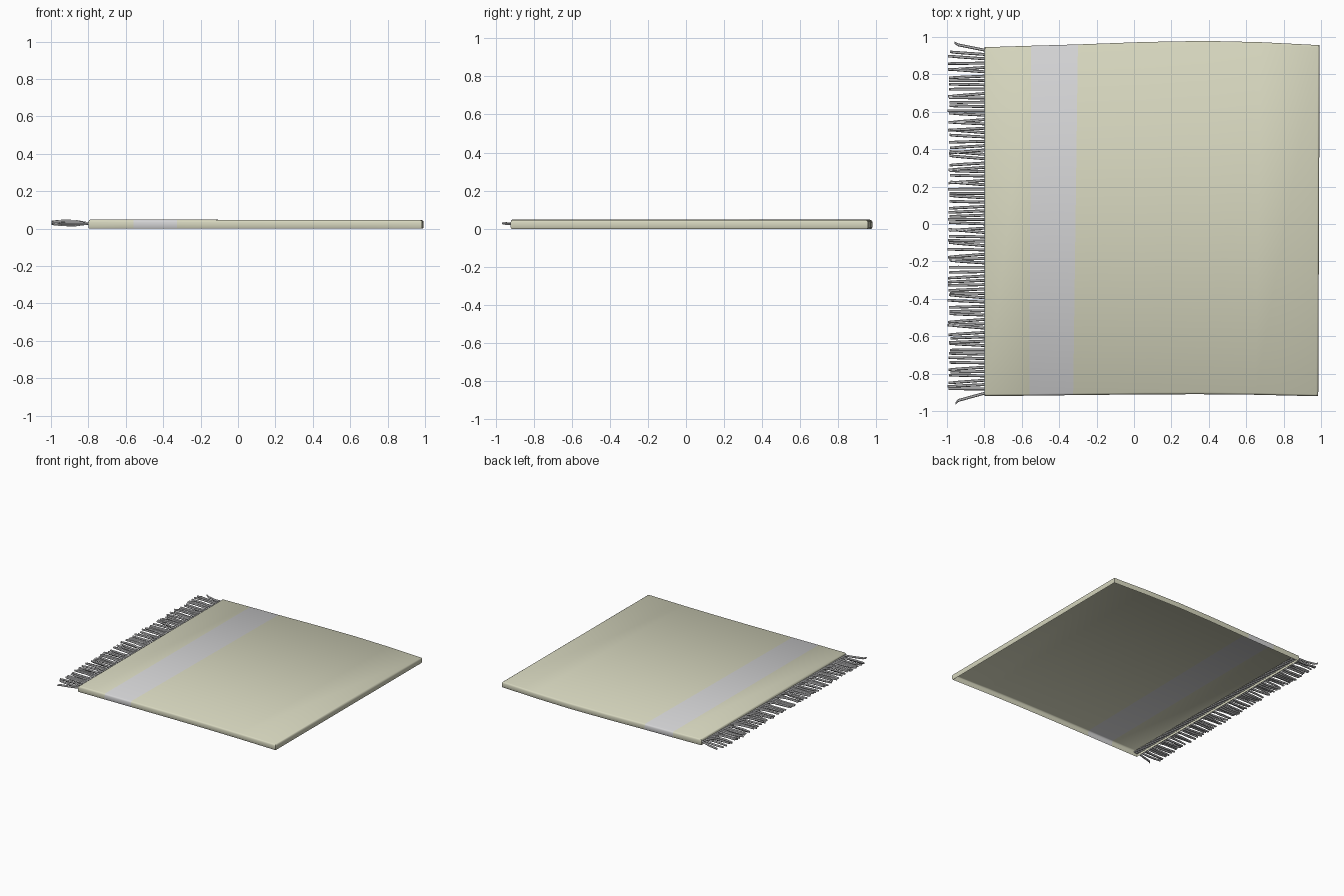
import bpy, bmesh, math, random
from mathutils import Vector

random.seed(7)
cube = bpy.data.objects.get("Cube")
if cube:
    bpy.data.objects.remove(cube, do_unlink=True)


def material(name, rgb):
    m = bpy.data.materials.new(name)
    m.use_nodes = True
    m.diffuse_color = (*rgb, 1)
    m.node_tree.nodes["Principled BSDF"].inputs["Base Color"].default_value = (*rgb, 1)
    return m


cream = material("cream wool", (0.68, 0.68, 0.52))
grey = material("pale grey wool", (0.66, 0.66, 0.67))


def make_object(name, bm, mats):
    mesh = bpy.data.meshes.new(name)
    bm.to_mesh(mesh)
    bm.free()
    ob = bpy.data.objects.new(name, mesh)
    bpy.context.collection.objects.link(ob)
    for m in mats:
        mesh.materials.append(m)
    bpy.context.view_layer.objects.active = ob
    ob.select_set(True)
    bpy.ops.object.shade_smooth_by_angle(angle=math.radians(40))
    ob.select_set(False)
    return ob


# Blanket: shallow shell open underneath, with gently bowed long edges
# Each column: x at front, x at back, y at front, y at back
columns = [(-0.80, -0.80, -0.92, 0.945), (-0.56, -0.55, -0.918, 0.953),
           (-0.325, -0.30, -0.915, 0.96), (0.05, 0.05, -0.911, 0.973),
           (0.35, 0.38, -0.91, 0.979), (0.65, 0.68, -0.913, 0.972),
           (0.985, 0.993, -0.921, 0.956)]
STRIPE = 1
last = len(columns) - 1

# Wall rings from the floor up over the rounded rim: inset, height
profile = [(0.004, 0.0), (0.0, 0.008), (0.0, 0.036), (0.003, 0.044), (0.01, 0.049)]
bm = bmesh.new()
rings = []
for inset, z in profile:
    front, back = [], []
    for i, (xf, xb, yf, yb) in enumerate(columns):
        dx = inset if i == 0 else -inset if i == last else 0
        h = z - 0.003 * (z / 0.049) * i / last
        front.append(bm.verts.new((xf + dx, yf + inset, h)))
        back.append(bm.verts.new((xb + dx, yb - inset, h)))
    rings.append((front, back))

for (f0, b0), (f1, b1) in zip(rings, rings[1:]):
    for i in range(last):
        mat = int(i == STRIPE)
        bm.faces.new((f0[i], f0[i + 1], f1[i + 1], f1[i])).material_index = mat
        bm.faces.new((b0[i + 1], b0[i], b1[i], b1[i + 1])).material_index = mat
    bm.faces.new((b0[0], f0[0], f1[0], b1[0]))
    bm.faces.new((f0[last], b0[last], b1[last], f1[last]))
front, back = rings[-1]
for i in range(last):
    bm.faces.new((front[i], front[i + 1], back[i + 1], back[i])).material_index = int(i == STRIPE)
make_object("blanket", bm, [cream, grey])


# Fringe: slim bent strands that pass through the left hem
def strand(bm, points, radius, sides=6):
    loops = []
    for k, p in enumerate(points):
        r = radius * (0.85 if k == len(points) - 1 else 1)
        loops.append([bm.verts.new(p + Vector((0, r * math.cos(a), r * math.sin(a))))
                      for a in (math.tau * s / sides for s in range(sides))])
    for a, b in zip(loops, loops[1:]):
        for s in range(sides):
            t = (s + 1) % sides
            bm.faces.new((a[s], b[s], b[t], a[t]))
    bm.faces.new(loops[0])
    bm.faces.new(reversed(loops[-1]))


bm = bmesh.new()
COUNT = 80
for i in range(COUNT):
    t = i / (COUNT - 1)
    y = -0.905 + 1.835 * t
    drift = random.uniform(-0.018, 0.018)
    tip_x = random.uniform(-0.998, -0.982)
    if i in (0, COUNT - 1):
        drift, tip_x = (-0.055 if i == 0 else 0.04), -0.96
    lift = random.choice((-1, 1)) * random.uniform(0.003, 0.011)
    path = [Vector((-0.765, y, 0.028)), Vector((-0.80, y, 0.028)),
            Vector((-0.87, y + drift * 0.35, 0.03 + lift)),
            Vector((-0.94, y + drift * 0.7, 0.031 + lift)),
            Vector((tip_x, y + drift, 0.031 + lift * 0.6))]
    if i == 0:
        path[-1].x = -0.955
    strand(bm, path, 0.0078)
bm.normal_update()
bmesh.ops.recalc_face_normals(bm, faces=bm.faces)
make_object("fringe", bm, [grey])
